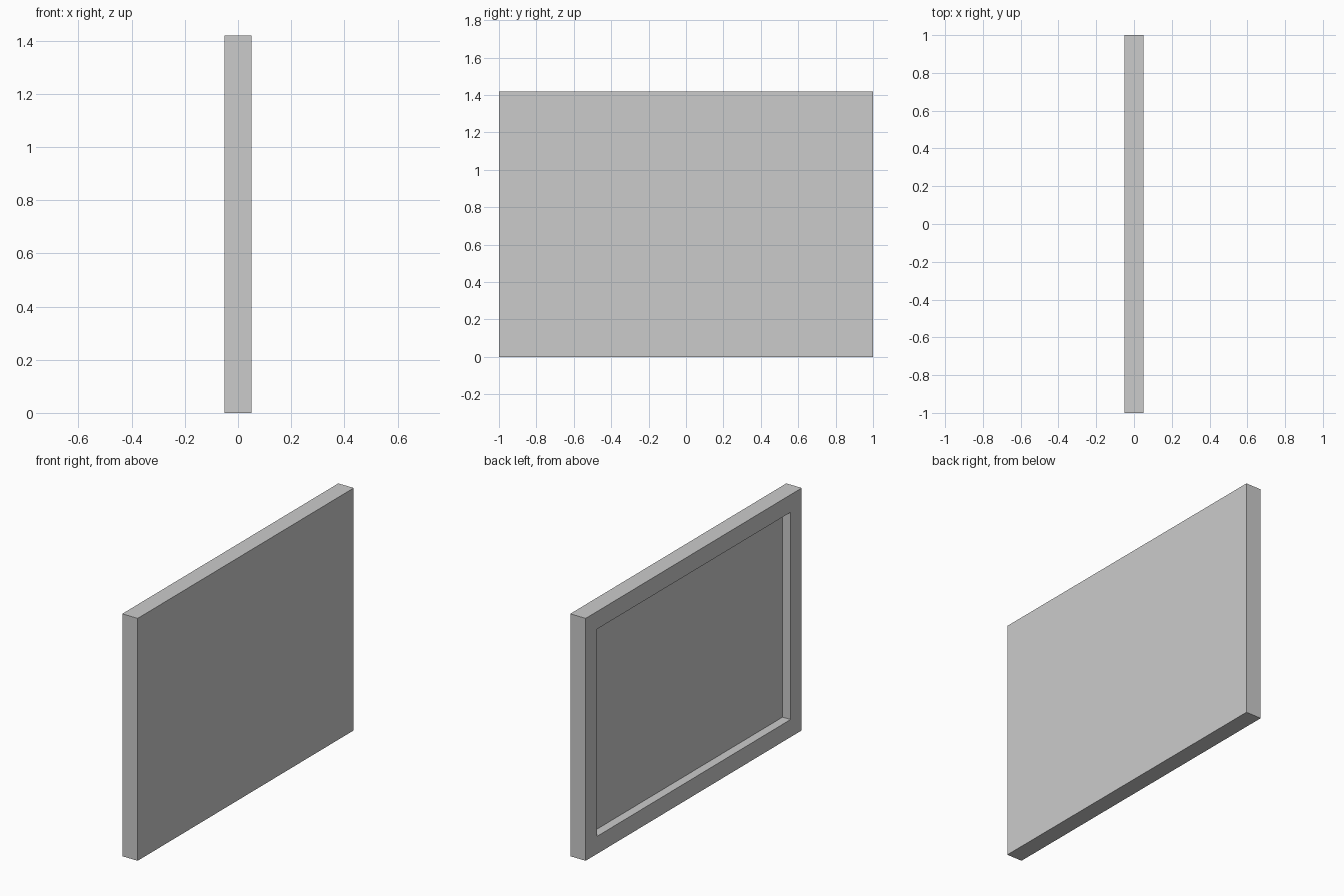
import bpy, bmesh
from mathutils import Matrix, Vector

if "Cube" in bpy.data.objects:
    bpy.data.objects.remove(bpy.data.objects["Cube"])

THICK, WIDTH, HEIGHT = 0.10, 2.0, 1.42
BORDER, DEPTH = 0.103, 0.052

# Upright slab standing on the ground
bm = bmesh.new()
bmesh.ops.create_cube(bm, size=1, matrix=Matrix.Translation((0, 0, HEIGHT / 2))
                      @ Matrix.Diagonal((THICK, WIDTH, HEIGHT, 1)))
bm.normal_update()

# Rim and straight-walled recess on the left (-x) face
face = min(bm.faces, key=lambda f: f.normal.x)
bmesh.ops.inset_region(bm, faces=[face], thickness=BORDER, use_even_offset=True)
floor = bmesh.ops.extrude_discrete_faces(bm, faces=[face])["faces"][0]
bmesh.ops.translate(bm, verts=floor.verts, vec=Vector((DEPTH, 0, 0)))
bmesh.ops.recalc_face_normals(bm, faces=bm.faces)

mesh = bpy.data.meshes.new("framed_panel")
bm.to_mesh(mesh)
bm.free()
bpy.context.collection.objects.link(bpy.data.objects.new("framed_panel", mesh))
